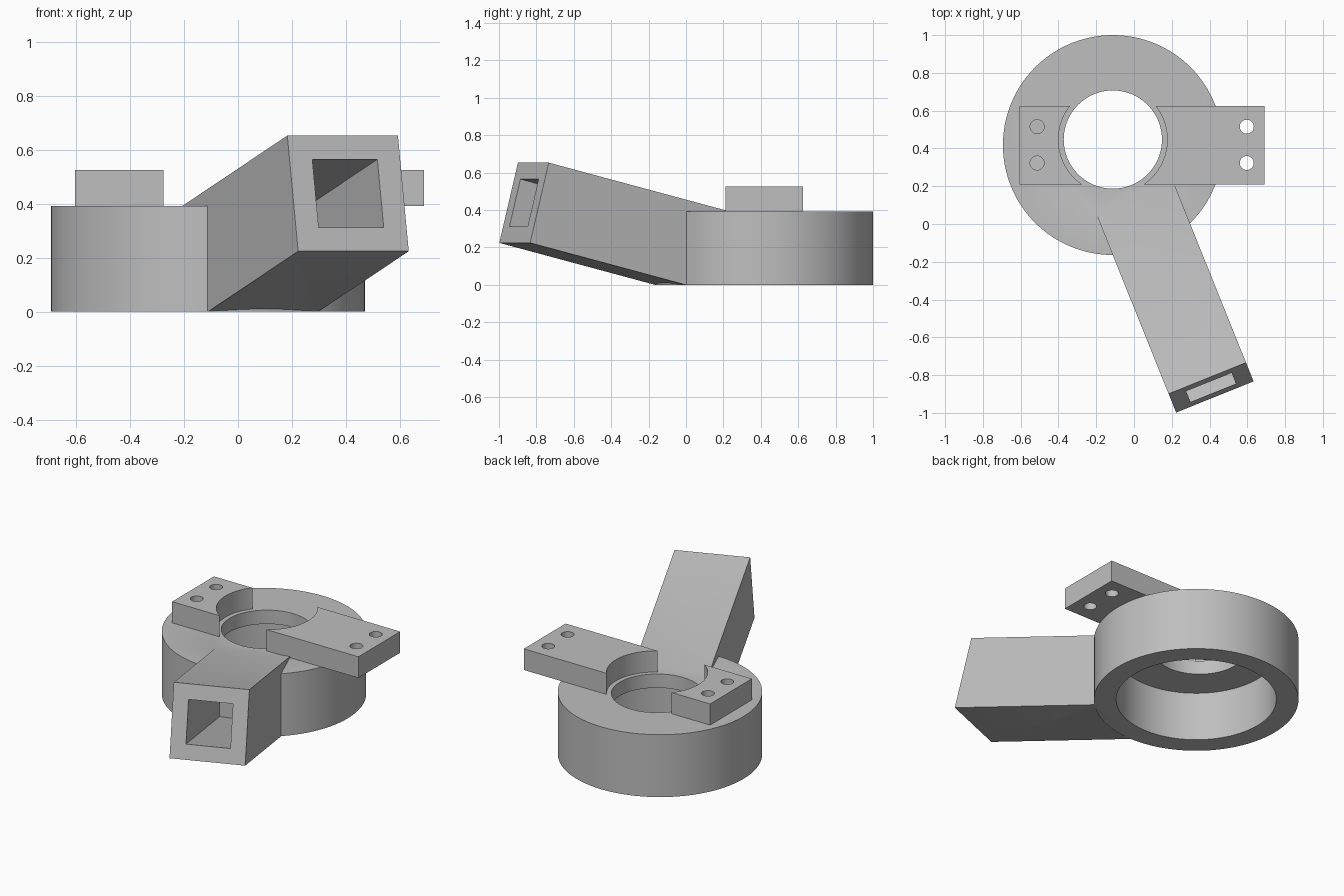
import bpy
from math import atan2, cos, sin
from mathutils import Matrix, Vector

default = bpy.data.objects.get("Cube")
if default:
    bpy.data.objects.remove(default, do_unlink=True)

grey = bpy.data.materials.new("plain grey")
grey.use_nodes = True
GREY = (0.52, 0.52, 0.52, 1)
grey.diffuse_color = GREY
grey.node_tree.nodes["Principled BSDF"].inputs["Base Color"].default_value = GREY

RING = Vector((-0.112, 0.418))     # ring axis
HOLE = Vector((-0.112, 0.447))     # top hole axis, slightly off centre
RING_R, RING_H, PLATE_TOP = 0.582, 0.392, 0.525


def box(name, lo, hi):
    lo, hi = Vector(lo), Vector(hi)
    bpy.ops.mesh.primitive_cube_add(size=1)
    ob = bpy.context.object
    ob.name = name
    ob.data.transform(Matrix.Translation((lo + hi) / 2) @ Matrix.Diagonal((*(hi - lo), 1)))
    ob.data.materials.append(grey)
    return ob


def cylinder(name, centre, radius, z0, z1, sides=128):
    bpy.ops.mesh.primitive_cylinder_add(vertices=sides, radius=radius, depth=z1 - z0)
    ob = bpy.context.object
    ob.name = name
    ob.data.transform(Matrix.Translation((centre[0], centre[1], (z0 + z1) / 2)))
    ob.data.materials.append(grey)
    return ob


def combine(target, tool, operation="DIFFERENCE"):
    mod = target.modifiers.new("combine", "BOOLEAN")
    mod.operation, mod.object, mod.solver = operation, tool, "EXACT"
    bpy.context.view_layer.objects.active = target
    bpy.ops.object.modifier_apply(modifier=mod.name)
    bpy.data.objects.remove(tool, do_unlink=True)


def smooth(ob):
    bpy.ops.object.select_all(action="DESELECT")
    ob.select_set(True)
    bpy.context.view_layer.objects.active = ob
    bpy.ops.object.shade_smooth_by_angle(angle=0.5)


# Square tube arm, built along local -x from its open end, then tilted
axis = Vector((0.362, -0.900, 0.2425)).normalized()
side = Vector((-axis.y, axis.x, 0)).normalized()
up = axis.cross(side)
frame = Matrix((axis, side, up)).transposed().to_4x4()
frame.translation = (0.408, -0.866, 0.4385)
W, P = 0.221, 0.13
arm = box("tube_arm", (-1.35, -W, -W), (0, W, W))
pocket = box("pocket_cutter", (-1.2, -P, -P), (0.1, P, P))
combine(arm, pocket)
arm.data.transform(frame)

# Ring body with the arm joined, wide bore below and a smaller hole on top
body = cylinder("ring_body_with_arm", RING, RING_R, 0, RING_H)
combine(body, arm, "UNION")
combine(body, box("floor_cutter", (-2, -2, -1), (2, 2, 0)))
combine(body, cylinder("bore_cutter", RING, 0.456, -0.2, 0.305))
combine(body, cylinder("hole_cutter", HOLE, 0.26, 0.2, 0.7))
smooth(body)

# Mounting plates with arc cut-outs and paired screw holes
for name, x0, x1, screw_x in (("right_mounting_plate", -0.605, -0.2, -0.513),
                              ("left_mounting_plate", 0.0, 0.69, 0.597)):
    plate = box(name, (x0, 0.21, RING_H), (x1, 0.625, PLATE_TOP))
    combine(plate, cylinder("arc_cutter", HOLE, 0.288, 0.2, 0.8))
    for y in (0.323, 0.515):
        combine(plate, cylinder("screw_cutter", (screw_x, y), 0.037, 0.2, 0.8, 32))
    smooth(plate)
